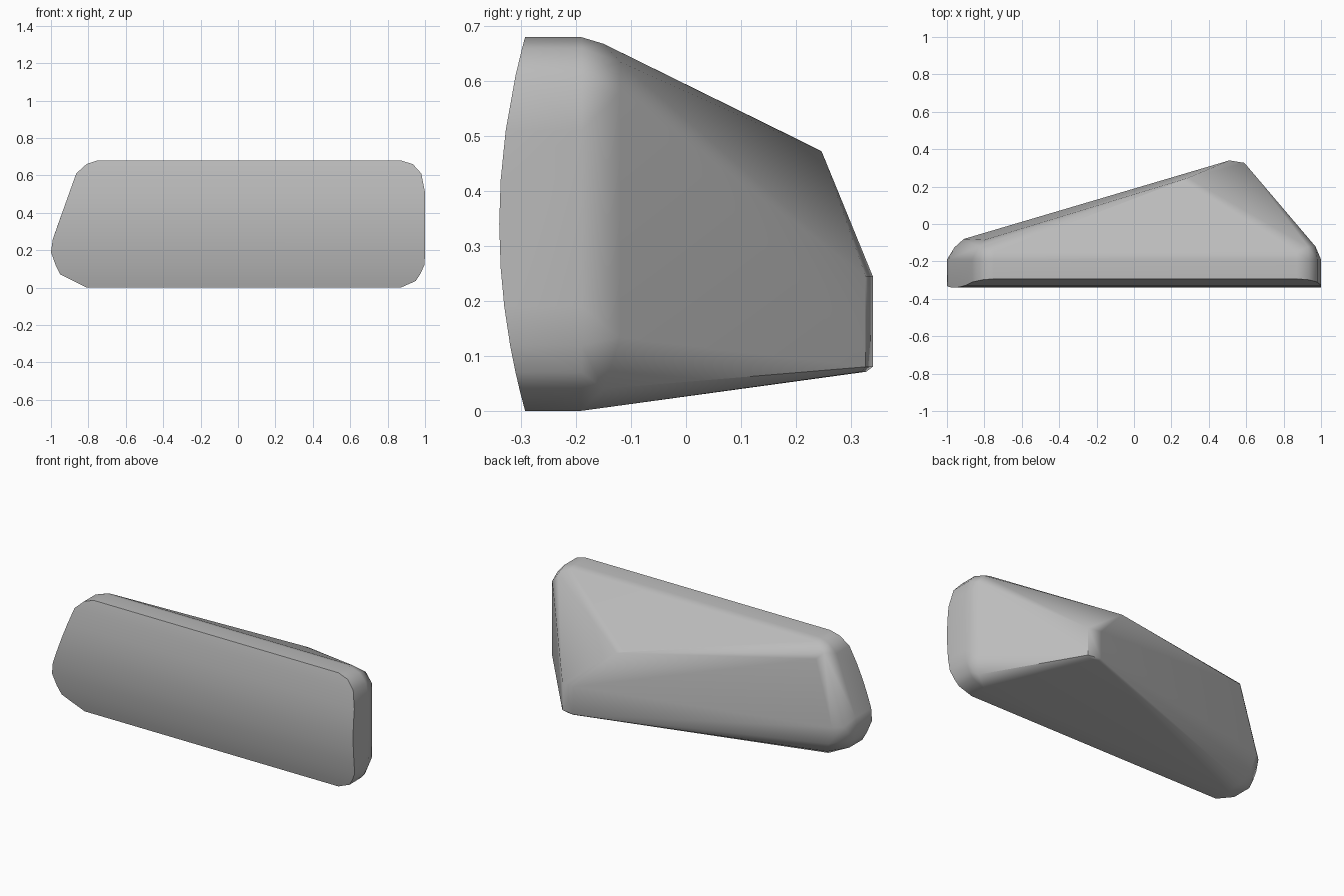
import bpy
import bmesh
import math

cube = bpy.data.objects.get("Cube")
if cube:
    bpy.data.objects.remove(cube, do_unlink=True)

# One flat grey
grey = bpy.data.materials.new("neutral_grey")
grey.use_nodes = True
colour = (0.5, 0.5, 0.5, 1)
grey.diffuse_color = colour
grey.node_tree.nodes["Principled BSDF"].inputs["Base Color"].default_value = colour

HALF = 0.34

# Rim outline: height, end at -x, end at +x
rim = [(0, -.81, .87), (.035, -.88, .95), (.07, -.95, .973), (.12, -.975, .997),
       (.19, -1, 1), (.26, -.99, 1), (.34, -.961, 1), (.42, -.933, 1),
       (.51, -.901, 1), (.61, -.865, .98), (.66, -.81, .935), (.68, -.75, .87)]


def front_y(z):
    """Gentle bulge of the front face."""
    return -HALF + 0.047 * ((z - HALF) / HALF) ** 2


points = []
for z, left, right in rim:
    for x in (left, right):
        points += [(x, front_y(z), z), (x, -0.19, z)]

# Rounded shoulder behind the rim
points += [(-.75, -.15, .668), (.87, -.15, .668), (.93, -.12, .635),
           (.97, -.12, .58), (.97, -.12, .133), (.945, -.15, .04),
           (-.80, -.085, .60), (-.83, -.12, .63), (-.96, -.125, .22),
           (-.91, -.08, .22), (-.88, -.09, .11), (-.84, -.13, .04)]

# Sloping back: upper knuckle and short upright ridge
points += [(.29, .247, .472), (.25, .228, .482),
           (.51, .34, .245), (.59, .327, .245),
           (.51, .34, .08), (.59, .327, .08), (.52, .328, .071), (.57, .32, .071)]

bm = bmesh.new()
for p in points:
    bm.verts.new(p)
hull = bmesh.ops.convex_hull(bm, input=bm.verts[:])
loose = [v for v in bm.verts if not v.link_faces]
bmesh.ops.delete(bm, geom=loose, context="VERTS")
bmesh.ops.dissolve_limit(bm, angle_limit=math.radians(0.6), verts=bm.verts[:], edges=bm.edges[:])
bmesh.ops.recalc_face_normals(bm, faces=bm.faces[:])

mesh = bpy.data.meshes.new("wedge_housing")
bm.to_mesh(mesh)
bm.free()
mesh.materials.append(grey)
housing = bpy.data.objects.new("wedge_housing", mesh)
bpy.context.collection.objects.link(housing)

# Smooth bevels with flat large faces
bpy.ops.object.select_all(action="DESELECT")
housing.select_set(True)
bpy.context.view_layer.objects.active = housing
bpy.ops.object.shade_smooth_by_angle(angle=math.radians(40))
weighted = housing.modifiers.new("face_weighted_normals", "WEIGHTED_NORMAL")
weighted.keep_sharp = True
